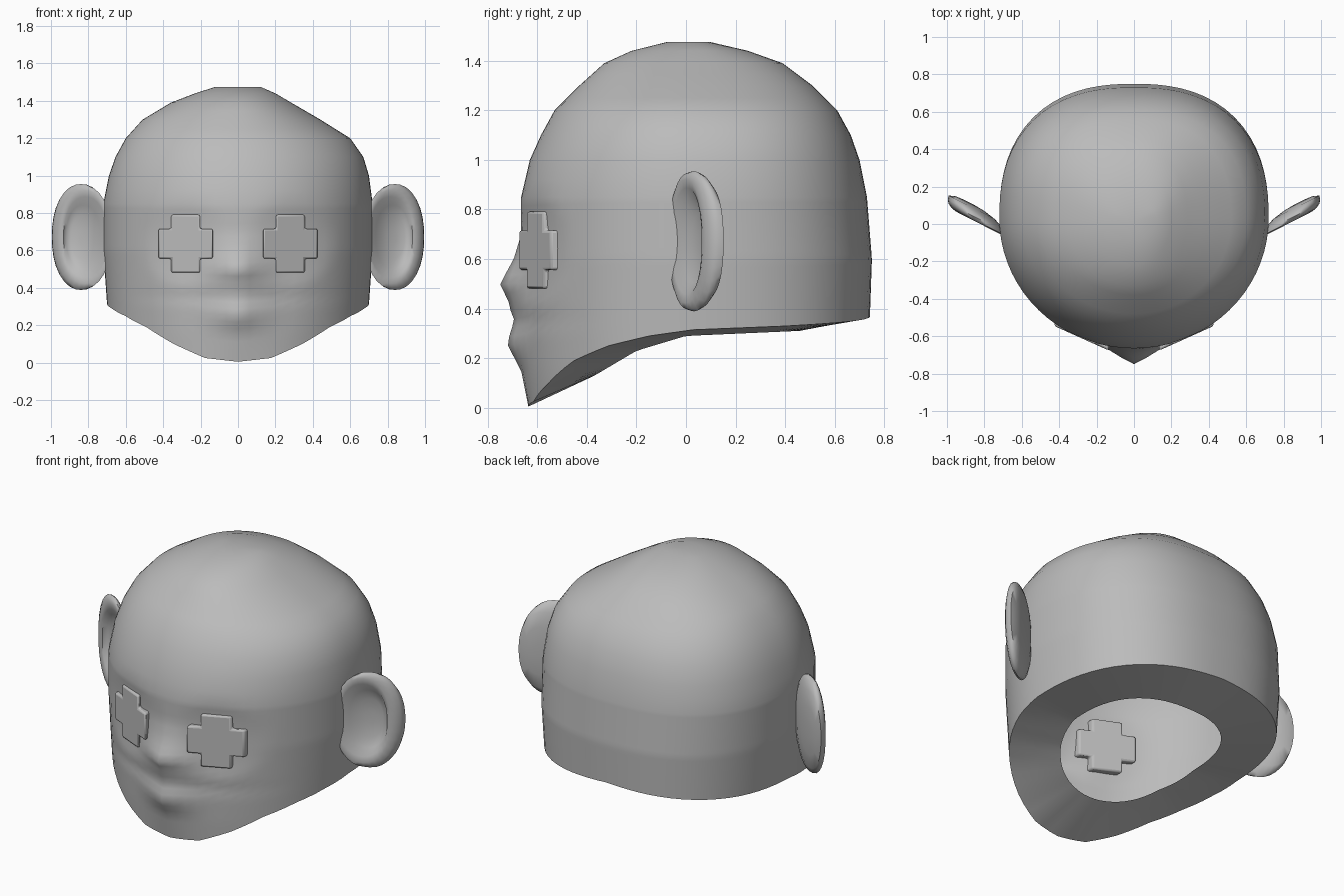
import bpy, bmesh, math
from mathutils import Vector

if "Cube" in bpy.data.objects:
    bpy.data.objects.remove(bpy.data.objects["Cube"])

grey = bpy.data.materials.new("plain grey")
grey.diffuse_color = (0.5, 0.5, 0.5, 1)
grey.use_nodes = True
grey.node_tree.nodes["Principled BSDF"].inputs["Base Color"].default_value = grey.diffuse_color


def interp(table, v, col=1):
    """Piecewise linear lookup in rows sorted by their first value."""
    if v <= table[0][0]:
        return table[0][col]
    for a, b in zip(table, table[1:]):
        if v <= b[0]:
            return a[col] + (b[col] - a[col]) * (v - a[0]) / (b[0] - a[0])
    return table[-1][col]


def loft(bm, rings, closed_ends=(False, False)):
    """Skin a list of equally long closed point rings."""
    vr = [[bm.verts.new(p) for p in r] for r in rings]
    n = len(vr[0])
    for a, b in zip(vr, vr[1:]):
        for i in range(n):
            j = (i + 1) % n
            bm.faces.new((a[i], a[j], b[j], b[i]))
    for ring, cap in zip((vr[0], vr[-1]), closed_ends):
        if cap:
            c = bm.verts.new(sum((v.co for v in ring), Vector()) / n)
            for i in range(n):
                bm.faces.new((ring[i], ring[(i + 1) % n], c))


def finish(bm, name, angle):
    bmesh.ops.recalc_face_normals(bm, faces=bm.faces[:])
    me = bpy.data.meshes.new(name)
    bm.to_mesh(me)
    bm.free()
    ob = bpy.data.objects.new(name, me)
    bpy.context.collection.objects.link(ob)
    me.materials.append(grey)
    bpy.ops.object.select_all(action='DESELECT')
    ob.select_set(True)
    bpy.context.view_layer.objects.active = ob
    bpy.ops.object.shade_smooth_by_angle(angle=math.radians(angle))
    return ob


# Head outline by height: z, front y, back y, left half width, right half width
OUTLINE = [
    (0.00, -0.635, 0.74, 0.68, 0.68), (0.15, -0.65, 0.74, 0.69, 0.69),
    (0.31, -0.66, 0.74, 0.70, 0.70), (0.60, -0.665, 0.75, 0.72, 0.72),
    (0.85, -0.665, 0.73, 0.72, 0.72), (1.00, -0.63, 0.70, 0.69, 0.70),
    (1.10, -0.585, 0.665, 0.655, 0.67), (1.20, -0.53, 0.61, 0.60, 0.60),
    (1.30, -0.43, 0.51, 0.51, 0.44), (1.39, -0.33, 0.39, 0.36, 0.285),
    (1.44, -0.22, 0.25, 0.23, 0.20), (1.475, -0.08, 0.10, 0.12, 0.12)]
# Lower edge height by angle from the front
EDGE = [(0, 0.005), (15, 0.025), (30, 0.10), (45, 0.19), (60, 0.25),
        (75, 0.29), (90, 0.315), (120, 0.33), (150, 0.35), (180, 0.37)]
# Neck opening height by y
NECK = [(-0.42, 0.10), (-0.2, 0.23), (0, 0.29), (0.45, 0.31)]
# Forward push of chin, lips and nose on the centre line by z
RIDGE = [(0, 0), (0.15, 0.015), (0.25, 0.062), (0.34, 0.045), (0.42, 0.05),
         (0.50, 0.087), (0.60, 0.03), (0.70, 0.0)]
N, YC, SEAM = 72, 0.03, 0.85


def head_point(i, z):
    a = 2 * math.pi * i / N
    s, c = math.sin(a), -math.cos(a)          # c = -1 at the front
    front, back, left, right = (interp(OUTLINE, z, k) for k in (1, 2, 3, 4))
    p = 2.0 if c < 0 else 2.4
    r = (abs(s) ** p + abs(c) ** p) ** (-1 / p)
    x = r * s * (right if s > 0 else left)
    y = YC + r * c * ((back - YC) if c > 0 else (YC - front))
    if c < 0:
        y -= interp(RIDGE, z) * max(0, 1 - abs(x) / 0.24) ** 1.4
        # Eye hollows, mouth crease
        d = math.hypot(abs(x) - 0.28, z - 0.64) / 0.23
        y += 0.022 * max(0, 1 - d * d)
        y += 0.015 * max(0, 1 - abs(z - 0.35) / 0.05) * max(0, 1 - abs(x) / 0.6)
    return Vector((x, y, z))


def edge_z(i):
    a = 360 * i / N
    return interp(EDGE, min(a, 360 - a))


# Head with open neck: underside rim, face band, skull
edge = [head_point(i, edge_z(i)) for i in range(N)]
rings = []
for k in (0.6, 0.8):
    ring = []
    for p in edge:
        q = Vector((p.x * k, YC + (p.y - YC) * k, 0))
        inner = interp(NECK, YC + (p.y - YC) * 0.6)
        q.z = p.z + (inner - p.z) * (1 - k) / 0.4
        ring.append(q)
    rings.append(ring)
for k in range(25):
    t = k / 24
    rings.append([head_point(i, edge_z(i) + t * (SEAM - edge_z(i))) for i in range(N)])
for z in (0.92, 1.0, 1.1, 1.2, 1.25, 1.3, 1.345, 1.39, 1.44, 1.475):
    rings.append([head_point(i, z) for i in range(N)])
bm = bmesh.new()
loft(bm, rings, (False, True))
finish(bm, "head", 50)

# Ears: tilted bowls, lofted from the back, over the rim, into the hollow
EAR = [(0.15, -0.125), (0.5, -0.118), (0.8, -0.095), (0.95, -0.06), (1, -0.03),
       (0.97, -0.005), (0.88, 0.005), (0.76, -0.005), (0.6, -0.045),
       (0.4, -0.07), (0.15, -0.08)]
TILT = math.radians(27)


def ear(side, name):
    rings = []
    for k, w in EAR:
        ring = []
        for i in range(32):
            a = 2 * math.pi * i / 32
            c, s = math.cos(a), math.sin(a)
            r = (abs(c) ** 2.2 + abs(s) ** 2.2) ** (-1 / 2.2)
            shift = -0.05 * (1 - k) if w > -0.09 else 0   # hollow sits near the head
            u, v = 0.172 * k * r * c + shift, 0.283 * k * r * s
            x = 0.845 + u * math.cos(TILT) + w * math.sin(TILT) * -1 - 0.02
            y = 0.005 + u * math.sin(TILT) - w * math.cos(TILT)
            ring.append(Vector((side * x, y, 0.672 + v)))
        rings.append(ring)
    bm = bmesh.new()
    loft(bm, rings, (True, True))
    finish(bm, name, 60)


# Eyes: bevelled plus-shaped plates lying across the hollows
def eye(side, name):
    cx, cz, hx, hz, ax, az = 0.28, 0.636, 0.145, 0.155, 0.077, 0.08
    quarter = [(hx, az), (ax, az), (ax, hz)]
    pts = quarter + [(-x, z) for x, z in reversed(quarter)]
    pts += [(-x, -z) for x, z in quarter] + [(x, -z) for x, z in reversed(quarter)]
    bm = bmesh.new()
    rings = []
    for y in (-0.008, 0.05):
        rings.append([Vector((side * (cx + x), -0.603 + 0.45 * x + y, cz + z))
                      for x, z in pts])
    loft(bm, rings)
    bm.verts.ensure_lookup_table()
    bm.faces.new(bm.verts[:12])
    bm.faces.new(bm.verts[12:])
    ob = finish(bm, name, 35)
    bev = ob.modifiers.new("soft edges", 'BEVEL')
    bev.width, bev.segments = 0.01, 2


for side, word in ((-1, "left"), (1, "right")):
    ear(side, word + "_ear")
    eye(side, word + "_eye")
